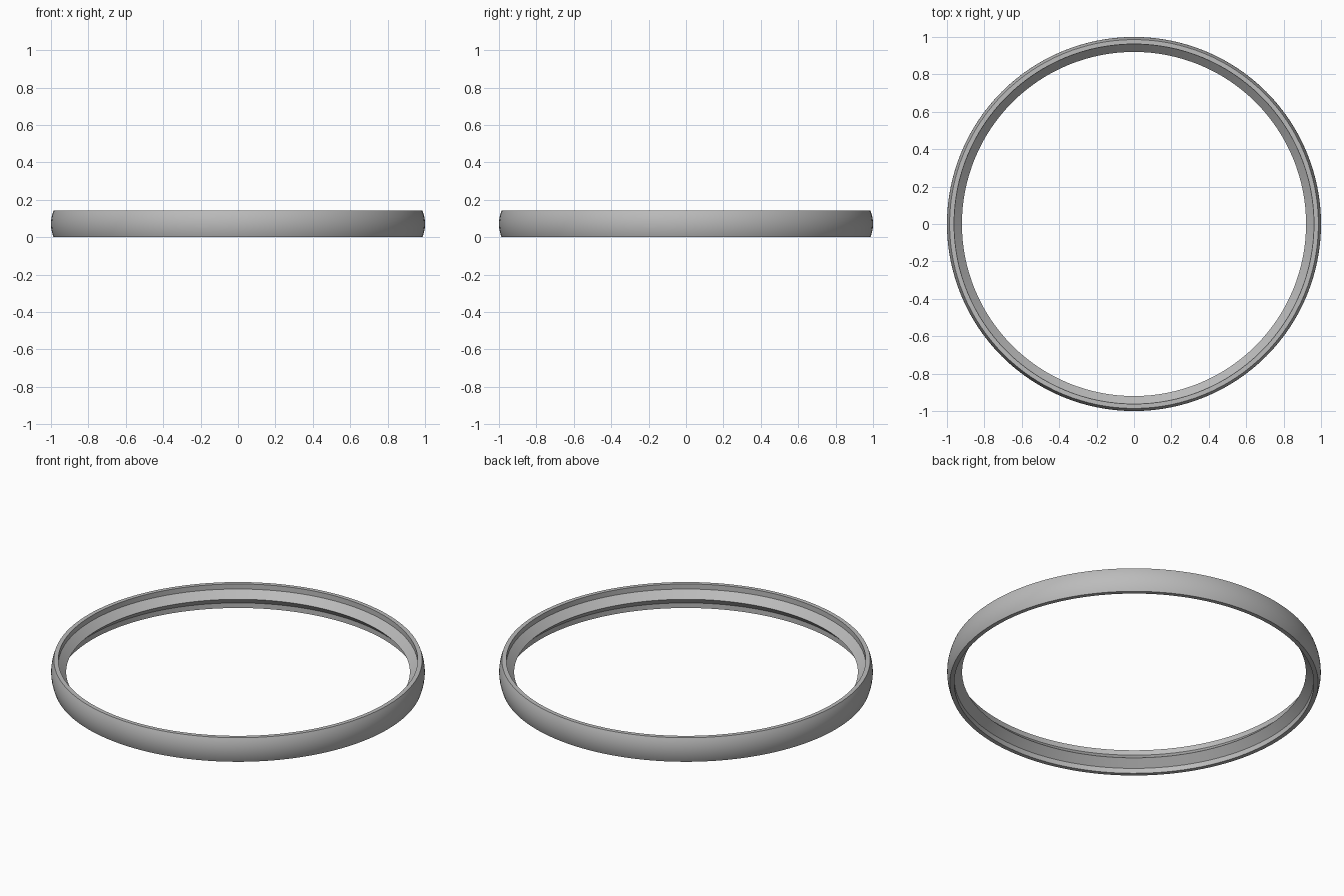
import bpy
import bmesh
import math

cube = bpy.data.objects.get("Cube")
if cube:
    bpy.data.objects.remove(cube, do_unlink=True)

SEGMENTS = 128
HEIGHT = 0.142
MID = HEIGHT / 2
RIM_RADIUS = 0.986   # outer edge of the flat rims
BULGE = 1 - RIM_RADIUS

# Grey metal
metal = bpy.data.materials.new("grey metal")
metal.use_nodes = True
grey = (0.5, 0.5, 0.5, 1)
metal.diffuse_color = grey
metal.node_tree.nodes["Principled BSDF"].inputs["Base Color"].default_value = grey

# Cross-section: bulged outside, flat rims, stepped inside with a central ridge
STEPS = 12
profile = []
for i in range(STEPS + 1):
    t = 2 * i / STEPS - 1
    profile.append((RIM_RADIUS + BULGE * (1 - t * t), MID + t * MID))
profile += [(0.962, HEIGHT), (0.962, HEIGHT - 0.03), (0.92, MID),
            (0.962, 0.03), (0.962, 0)]

# Revolve the closed section around z
bm = bmesh.new()
rings = []
for s in range(SEGMENTS):
    a = 2 * math.pi * s / SEGMENTS
    rings.append([bm.verts.new((r * math.cos(a), r * math.sin(a), z)) for r, z in profile])
count = len(profile)
for s in range(SEGMENTS):
    here, there = rings[s], rings[(s + 1) % SEGMENTS]
    for i in range(count):
        j = (i + 1) % count
        bm.faces.new((here[i], there[i], there[j], here[j]))
bmesh.ops.recalc_face_normals(bm, faces=bm.faces)

mesh = bpy.data.meshes.new("ring_band")
bm.to_mesh(mesh)
bm.free()
mesh.materials.append(metal)
band = bpy.data.objects.new("ring_band", mesh)
bpy.context.collection.objects.link(band)

# Smooth round surfaces, sharp rim and ridge edges
bpy.ops.object.select_all(action="DESELECT")
band.select_set(True)
bpy.context.view_layer.objects.active = band
bpy.ops.object.shade_smooth_by_angle(angle=math.radians(30))
